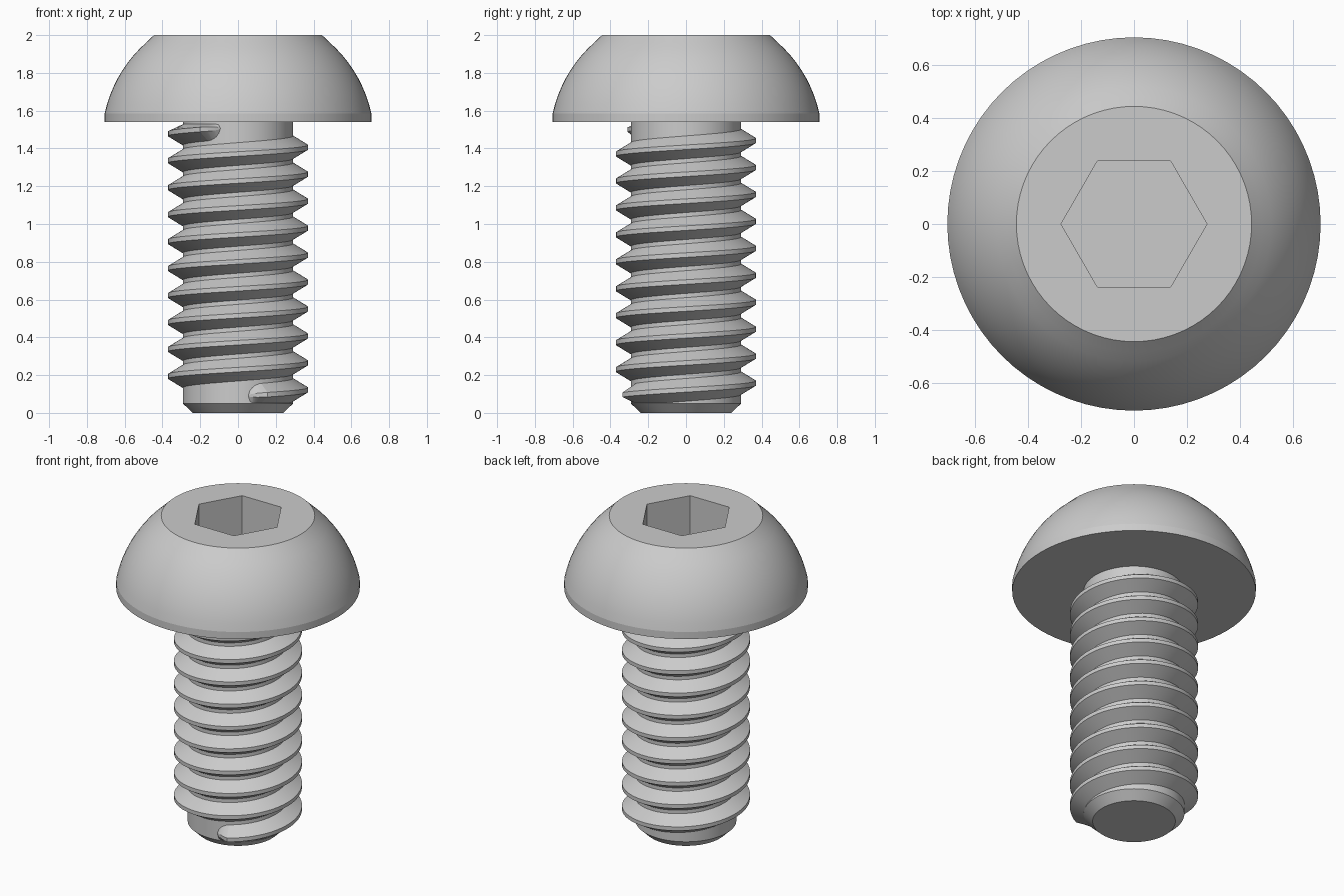
import bpy, bmesh, math
from math import sin, cos, tau, radians

SEGMENTS = 72
PITCH = 0.1427
CORE_R, CREST_R = 0.292, 0.371

cube = bpy.data.objects.get("Cube")
if cube:
    bpy.data.objects.remove(cube, do_unlink=True)

steel = bpy.data.materials.new("grey_steel")
steel.use_nodes = True
steel.diffuse_color = (0.6, 0.6, 0.6, 1)
steel.node_tree.nodes["Principled BSDF"].inputs["Base Color"].default_value = (0.6, 0.6, 0.6, 1)


def finish(bm, name):
    bmesh.ops.recalc_face_normals(bm, faces=bm.faces)
    mesh = bpy.data.meshes.new(name)
    bm.to_mesh(mesh)
    bm.free()
    mesh.materials.append(steel)
    mesh.shade_smooth()
    mesh.set_sharp_from_angle(angle=radians(11))
    obj = bpy.data.objects.new(name, mesh)
    bpy.context.collection.objects.link(obj)
    return obj


def ring(bm, radius, z, count=SEGMENTS):
    return [bm.verts.new((radius * cos(tau * i / count), radius * sin(tau * i / count), z))
            for i in range(count)]


def bridge(bm, low, high):
    n = len(low)
    for i in range(n):
        j = (i + 1) % n
        bm.faces.new((low[i], low[j], high[j], high[i]))


def lathe(bm, profile):
    rings = [ring(bm, r, z) for r, z in profile]
    for low, high in zip(rings, rings[1:]):
        bridge(bm, low, high)
    return rings


# Shank core with a chamfered tip
bm = bmesh.new()
rings = lathe(bm, [(0.24, 0), (CORE_R, 0.05), (CORE_R, 1.55)])
bm.faces.new(rings[0])
bm.faces.new(rings[-1])
finish(bm, "shank")

# Domed head: short straight rim, then an arc up to the flat top
bm = bmesh.new()
RIM_R, RIM_Z, ARC = 0.706, 1.585, 0.70
a0, a1 = radians(12.2), radians(52.8)
profile = [(RIM_R, 1.54)]
for i in range(11):
    a = a0 + (a1 - a0) * i / 10
    profile.append((RIM_R + ARC * (cos(a) - cos(a0)), RIM_Z + ARC * (sin(a) - sin(a0))))
profile[-1] = (0.445, 2.0)
rings = lathe(bm, profile)
bm.faces.new(rings[0])

# Hexagonal socket in the head
hex_top, hex_floor = ring(bm, 0.276, 2.0, 6), ring(bm, 0.276, 1.72, 6)
bridge(bm, hex_floor, hex_top)
bm.faces.new(hex_floor)
bm.edges.ensure_lookup_table()
border = [e for e in bm.edges if e.is_boundary]
bmesh.ops.triangle_fill(bm, edges=border, use_beauty=True)
finish(bm, "head")

# Helical thread, its ends fading into the shank
bm = bmesh.new()
START, END, TAPER = radians(-80), radians(9 * 360 + 252), radians(15)
steps = 720
angles = [START + (END - START) * i / steps for i in range(steps + 1)]
for i in range(1, 6):
    angles += [START + TAPER * i / 6, END - TAPER * i / 6]
previous = None
for a in sorted(angles):
    grow = min(1, (a - START) / TAPER, (END - a) / TAPER)
    width = math.sqrt(max(0, 1 - (1 - grow) ** 2)) + 0.01
    crest = CORE_R - 0.004 + (CREST_R - CORE_R + 0.004) * grow
    middle = 0.122 + PITCH * a / tau
    section = []
    for r, offset in ((CORE_R - 0.004, -0.062), (crest, -0.012), (crest, 0.012), (CORE_R - 0.004, 0.062)):
        z = min(1.53, max(0.05, middle + offset * width))
        section.append(bm.verts.new((r * cos(a), r * sin(a), z)))
    if previous:
        bridge(bm, previous, section)
    else:
        bm.faces.new(section)
    previous = section
bm.faces.new(previous)
finish(bm, "thread")
